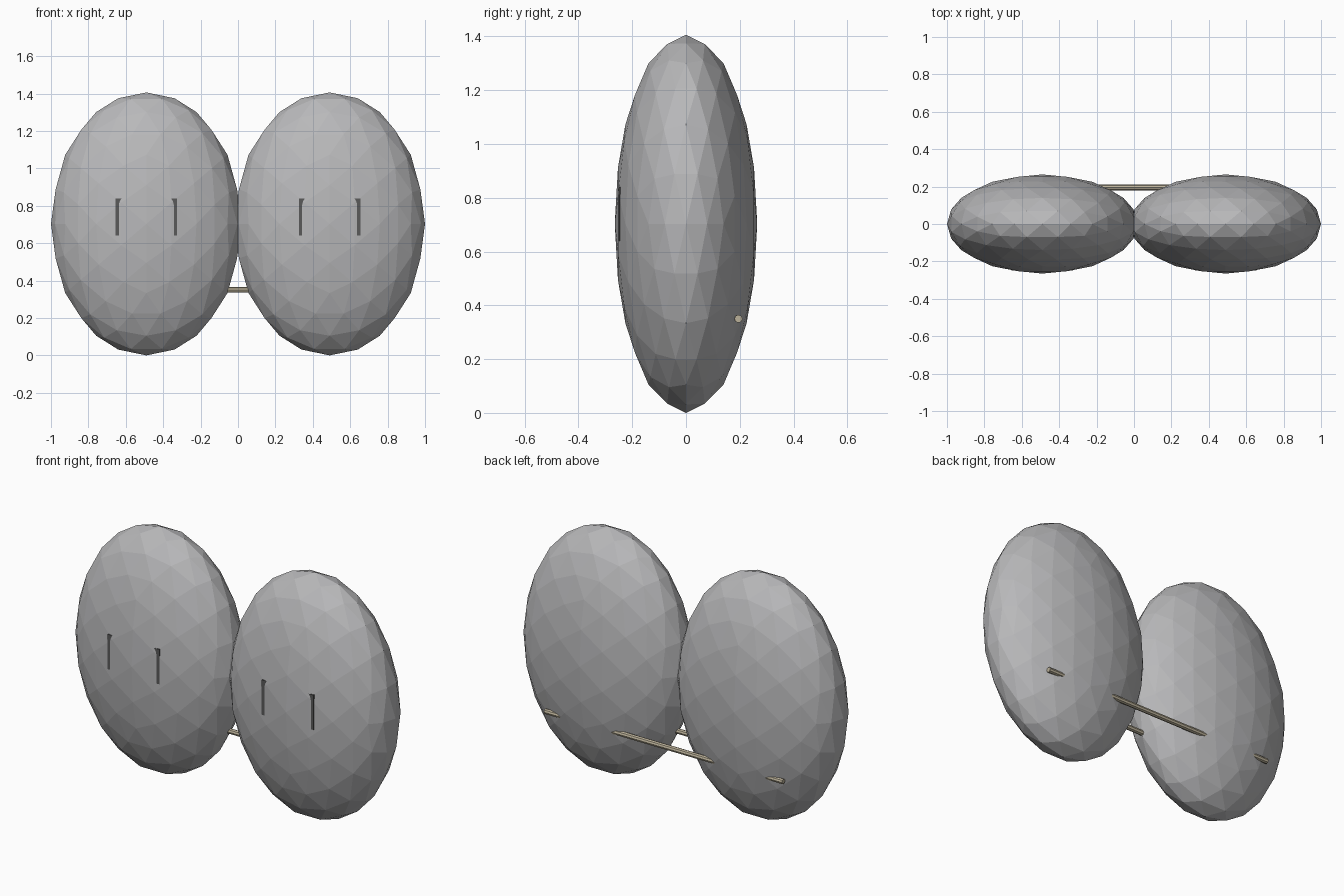
import bpy, math
from mathutils import Matrix

if "Cube" in bpy.data.objects:
    bpy.data.objects.remove(bpy.data.objects["Cube"])


def material(name, rgb):
    m = bpy.data.materials.new(name)
    m.diffuse_color = (*rgb, 1)
    m.use_nodes = True
    m.node_tree.nodes["Principled BSDF"].inputs["Base Color"].default_value = m.diffuse_color
    return m


GREY = material("stone grey", (0.48, 0.48, 0.49))
TAN = material("pale tan", (0.50, 0.44, 0.32))
DARK = material("dark grey", (0.10, 0.10, 0.10))

CX, CZ = 0.49, 0.703          # centre of each pad
RADII = (0.51, 0.265, 0.703)  # half sizes of each pad


def finish(name, mat):
    ob = bpy.context.object
    ob.name = name
    ob.data.materials.append(mat)
    return ob


def pad(name, x):
    # faceted ball turned so an edge midpoint faces each axis, then flattened
    bpy.ops.mesh.primitive_ico_sphere_add(subdivisions=3, radius=1)
    ob = finish(name, GREY)
    turn = Matrix.Rotation(-math.atan(2) / 2, 4, 'Y')
    ob.data.transform(Matrix.Diagonal((*RADII, 1)) @ turn)
    ob.location = (x, 0, CZ)


def panel(name, x):
    # thin plate lying just under the front skin of a pad
    bpy.ops.mesh.primitive_cube_add(size=1, location=(x, -0.2455, 0.74))
    ob = finish(name, DARK)
    ob.data.transform(Matrix.Diagonal((0.33, 0.008, 0.2, 1)))


def rod(name, y):
    # horizontal rod joining the two pads
    bpy.ops.mesh.primitive_cylinder_add(vertices=8, radius=0.015, depth=1.51)
    ob = finish(name, TAN)
    ob.data.transform(Matrix.Rotation(math.pi / 2, 4, 'Y'))
    ob.location = (0, y, 0.35)


for side, s in (("left", -1), ("right", 1)):
    pad(side + "_pad", s * CX)
    panel(side + "_panel", s * CX)

rod("middle_rod", 0.0)
rod("back_rod", 0.195)
